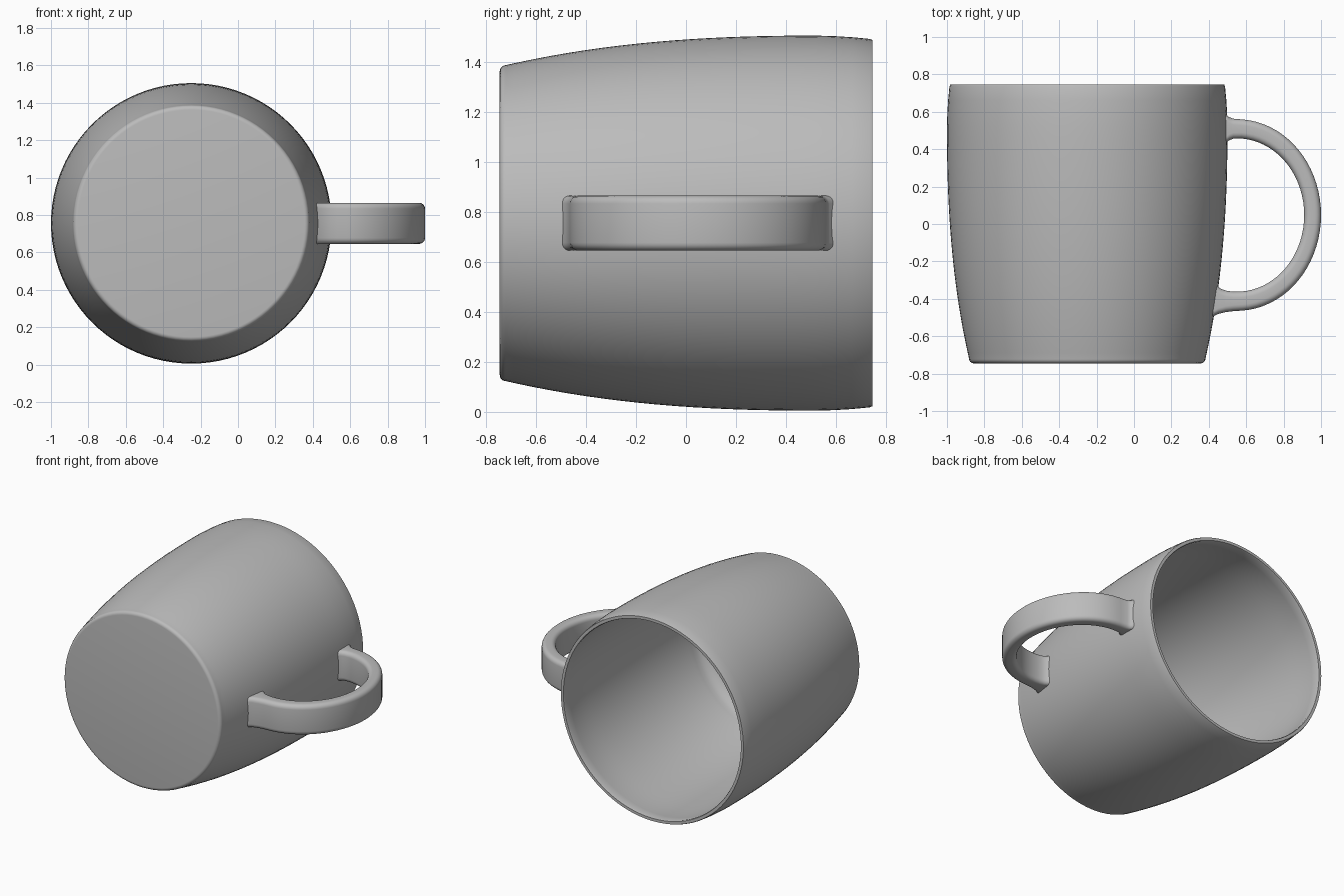
import bpy, bmesh, math
from mathutils import Vector

cube = bpy.data.objects.get("Cube")
if cube:
    bpy.data.objects.remove(cube, do_unlink=True)

AXIS_X, AXIS_Z = -0.25, 0.755

clay = bpy.data.materials.new("plain grey")
clay.use_nodes = True
grey = (0.5, 0.5, 0.5, 1)
clay.diffuse_color = grey
clay.node_tree.nodes["Principled BSDF"].inputs["Base Color"].default_value = grey


def finish(bm, name, angle):
    bmesh.ops.recalc_face_normals(bm, faces=bm.faces)
    mesh = bpy.data.meshes.new(name)
    bm.to_mesh(mesh)
    bm.free()
    mesh.materials.append(clay)
    obj = bpy.data.objects.new(name, mesh)
    bpy.context.collection.objects.link(obj)
    bpy.ops.object.select_all(action="DESELECT")
    obj.select_set(True)
    bpy.context.view_layer.objects.active = obj
    bpy.ops.object.shade_smooth_by_angle(angle=math.radians(angle))
    return obj


def wall_radius(y):
    """Outer radius of the cup, widest just below the rim."""
    t = 0.5 - y
    return 0.75 - 0.05 * t * t - 0.024 * t ** 3 if t > 0 else 0.75 - 0.24 * t * t


def corner(y, r, size, start, end, steps=6):
    """Quarter-round points (radius, y) around a corner centre."""
    angles = [math.radians(start + (end - start) * i / steps) for i in range(steps + 1)]
    return [(r + size * math.cos(a), y + size * math.sin(a)) for a in angles]


# Cup: lathed closed-base shell lying on its side, opening to the back
STEPS, WALL = 20, 0.028
profile = [(0, -0.745)] + corner(-0.72, wall_radius(-0.72) - 0.025, 0.025, -90, 0)
profile += [(wall_radius(y), y) for y in (-0.69 + 1.425 * i / STEPS for i in range(STEPS + 1))]
profile += [(wall_radius(0.745) - 0.003, 0.745), (wall_radius(0.745) - WALL + 0.005, 0.745)]
profile += [(wall_radius(y) - WALL, y) for y in (0.735 - 1.3 * i / STEPS for i in range(STEPS + 1))]
profile += corner(-0.59, wall_radius(-0.59) - WALL - 0.11, 0.11, 0, -90) + [(0, -0.70)]

bm = bmesh.new()
points = [bm.verts.new((AXIS_X + r, y, AXIS_Z)) for r, y in profile]
edges = [bm.edges.new(pair) for pair in zip(points, points[1:])]
bmesh.ops.spin(bm, geom=points + edges, cent=(AXIS_X, 0, AXIS_Z), axis=(0, 1, 0),
               angle=math.tau, steps=96, use_duplicate=False)
bmesh.ops.remove_doubles(bm, verts=bm.verts, dist=0.0005)
finish(bm, "cup", 50)

# Handle: rounded strap swept round an arc, flaring where it meets the cup
outer = [(0.475, 0.60), (0.492, 0.59), (0.505, 0.573), (0.53, 0.563)]
inner = [(0.475, 0.425), (0.492, 0.434), (0.51, 0.448), (0.53, 0.456)]
for i in range(37):
    a = math.radians(86 - 172 * i / 36)
    outer.append((0.55 + 0.45 * math.cos(a), 0.048 + 0.512 * math.sin(a)))
    inner.append((0.55 + 0.36 * math.cos(a), 0.048 + 0.41 * math.sin(a)))
outer += [(0.53, -0.466), (0.49, -0.471), (0.45, -0.481), (0.415, -0.498), (0.402, -0.505)]
inner += [(0.53, -0.362), (0.495, -0.357), (0.465, -0.347), (0.44, -0.325), (0.425, -0.305)]

HALF, ROUND = 0.11, 0.032
bm = bmesh.new()
rings = []
for o, i in zip(outer, inner):
    o, i = Vector((*o, AXIS_Z)), Vector((*i, AXIS_Z))
    middle, across = (o + i) / 2, (o - i).normalized()
    half_thick = (o - i).length / 2
    ring = []
    for quarter, (su, sv) in enumerate(((1, 1), (-1, 1), (-1, -1), (1, -1))):
        for k in range(6):
            a = math.radians(90 * quarter + 18 * k)
            u = su * (half_thick - ROUND) + ROUND * math.cos(a)
            v = sv * (HALF - ROUND) + ROUND * math.sin(a)
            ring.append(bm.verts.new(middle + across * u + Vector((0, 0, v))))
    rings.append(ring)
for one, two in zip(rings, rings[1:]):
    for k in range(len(one)):
        n = (k + 1) % len(one)
        bm.faces.new((one[k], one[n], two[n], two[k]))
bm.faces.new(rings[0])
bm.faces.new(rings[-1])
finish(bm, "handle", 50)
